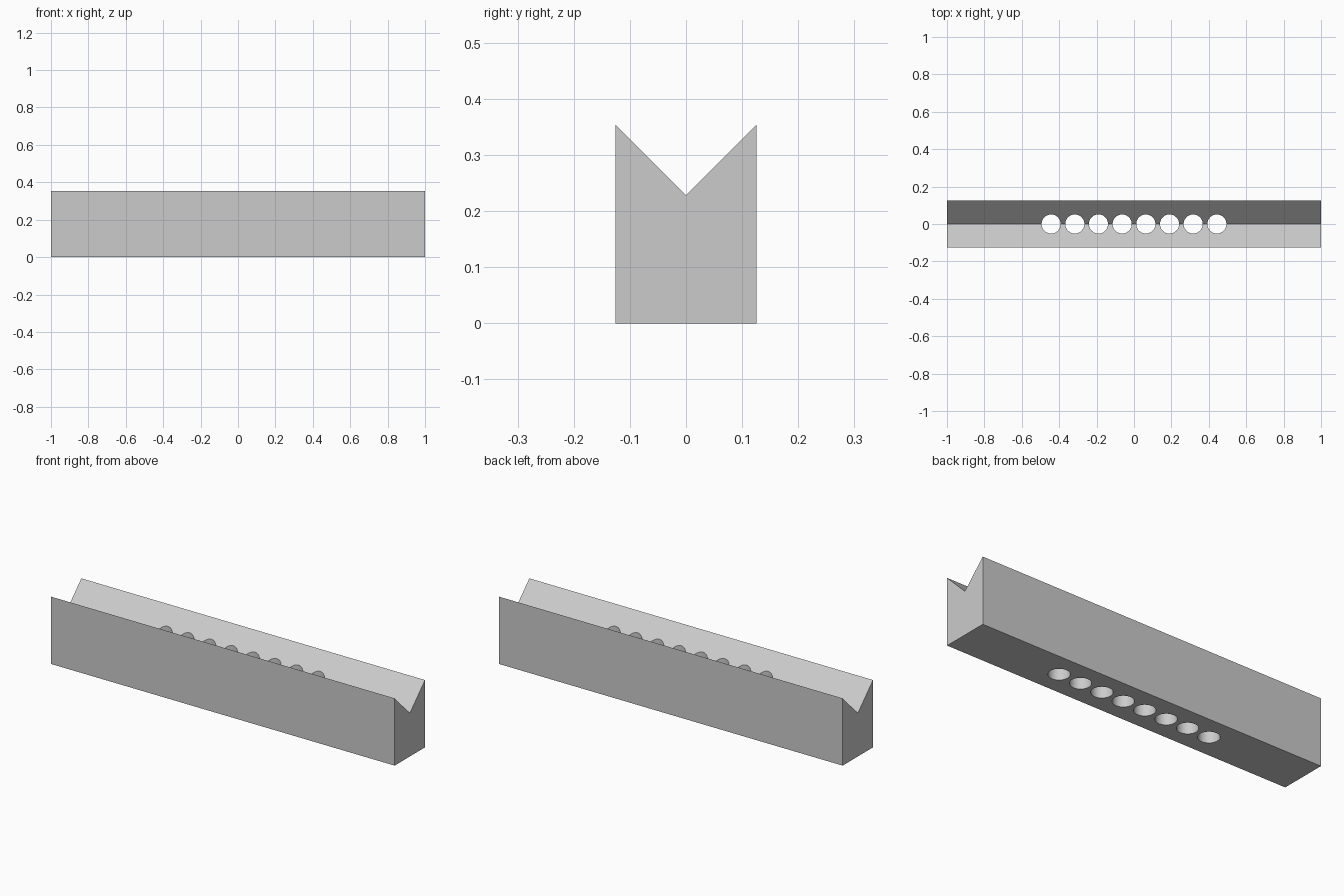
import bpy
import bmesh
import math

cube = bpy.data.objects.get("Cube")
if cube:
    bpy.data.objects.remove(cube, do_unlink=True)

LENGTH, HALF_WIDTH = 2.0, 0.126
HEIGHT, GROOVE_Z = 0.354, 0.228
HOLES, SPACING, RADIUS = 8, 0.1266, 0.051

grey = bpy.data.materials.new("light grey")
grey.use_nodes = True
grey.diffuse_color = (0.6, 0.6, 0.6, 1)
bsdf = next(n for n in grey.node_tree.nodes if n.type == 'BSDF_PRINCIPLED')
bsdf.inputs["Base Color"].default_value = grey.diffuse_color


def make_object(name, bm):
    bmesh.ops.recalc_face_normals(bm, faces=bm.faces)
    mesh = bpy.data.meshes.new(name)
    bm.to_mesh(mesh)
    bm.free()
    mesh.materials.append(grey)
    obj = bpy.data.objects.new(name, mesh)
    bpy.context.collection.objects.link(obj)
    return obj


# Bar with a V groove along the top, extruded along x
profile = [(-HALF_WIDTH, 0), (HALF_WIDTH, 0), (HALF_WIDTH, HEIGHT),
           (0, GROOVE_Z), (-HALF_WIDTH, HEIGHT)]
bm = bmesh.new()
end = bm.faces.new([bm.verts.new((-LENGTH / 2, y, z)) for y, z in profile])
side = bmesh.ops.extrude_face_region(bm, geom=[end])
bmesh.ops.translate(bm, vec=(LENGTH, 0, 0),
                    verts=[v for v in side["geom"] if isinstance(v, bmesh.types.BMVert)])
bar = make_object("grooved_bar", bm)

# Row of vertical drill cutters
bm = bmesh.new()
for i in range(HOLES):
    drill = bmesh.ops.create_cone(bm, cap_ends=True, segments=48,
                                  radius1=RADIUS, radius2=RADIUS, depth=1)
    bmesh.ops.translate(bm, verts=drill["verts"],
                        vec=((i - (HOLES - 1) / 2) * SPACING, 0, GROOVE_Z / 2))
cutter = make_object("hole_cutter", bm)

# Drill the holes through the bar
cut = bar.modifiers.new("holes", 'BOOLEAN')
cut.operation = 'DIFFERENCE'
cut.solver = 'EXACT'
cut.object = cutter
bpy.context.view_layer.objects.active = bar
bar.select_set(True)
bpy.ops.object.modifier_apply(modifier=cut.name)
bpy.data.objects.remove(cutter, do_unlink=True)

# Smooth hole walls, crisp bar edges
bpy.ops.object.shade_smooth_by_angle(angle=math.radians(30))
